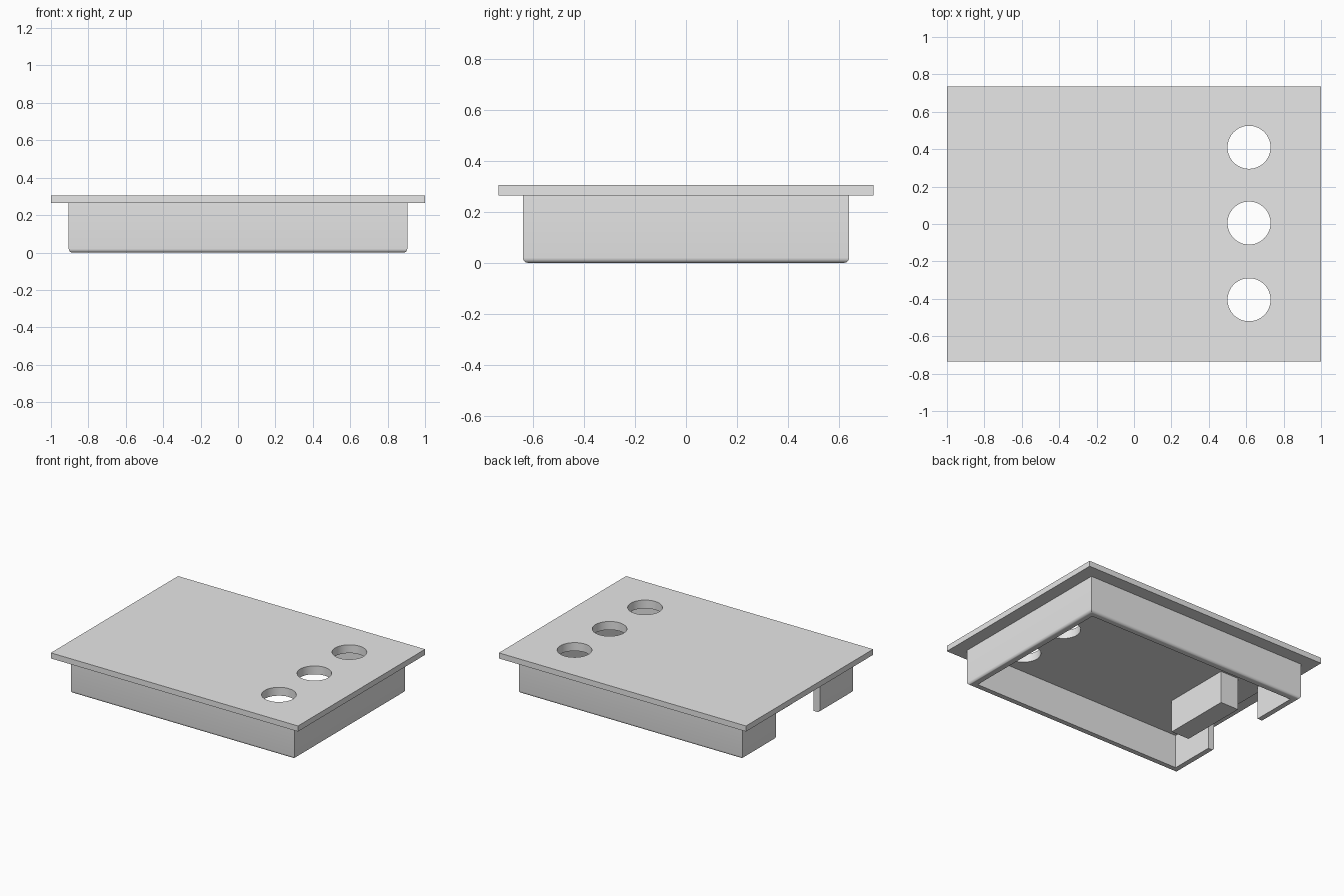
import bpy, bmesh
from math import radians
from mathutils import Matrix, Vector

old = bpy.data.objects.get("Cube")
if old:
    bpy.data.objects.remove(old, do_unlink=True)

# One plain grey material
grey = bpy.data.materials.new("light_grey")
grey.use_nodes = True
colour = (0.8, 0.8, 0.8, 1)
grey.diffuse_color = colour
grey.node_tree.nodes["Principled BSDF"].inputs["Base Color"].default_value = colour


def finish(bm, name):
    mesh = bpy.data.meshes.new(name)
    bm.to_mesh(mesh)
    bm.free()
    mesh.materials.append(grey)
    ob = bpy.data.objects.new(name, mesh)
    bpy.context.collection.objects.link(ob)
    return ob


def box(name, low, high, round_base=0):
    low, high = Vector(low), Vector(high)
    bm = bmesh.new()
    bmesh.ops.create_cube(bm, size=1, matrix=Matrix.Translation((low + high) / 2)
                          @ Matrix.Diagonal((*(high - low), 1)))
    if round_base:
        edges = [e for e in bm.edges if all(v.co.z < low.z + 0.001 for v in e.verts)]
        bmesh.ops.bevel(bm, geom=edges, offset=round_base, segments=5,
                        profile=0.5, affect='EDGES')
    return finish(bm, name)


def cylinder(name, x, y, radius):
    bm = bmesh.new()
    bmesh.ops.create_cone(bm, cap_ends=True, segments=64, radius1=radius,
                          radius2=radius, depth=1,
                          matrix=Matrix.Translation((x, y, 0.3)))
    return finish(bm, name)


def combine(target, tool, operation):
    tool.hide_render = True
    mod = target.modifiers.new(operation, 'BOOLEAN')
    mod.object, mod.operation, mod.solver = tool, operation, 'EXACT'
    bpy.context.view_layer.objects.active = target
    bpy.ops.object.modifier_apply(modifier=mod.name)
    bpy.data.objects.remove(tool, do_unlink=True)


# Main sizes
wall_x, wall_y, wall = 0.905, 0.64, 0.05
ledge, ceiling, top = 0.265, 0.245, 0.306
gap = 0.254

# Flanged top plate joined to the round-bottomed skirt
casing = box("casing", (-wall_x, -wall_y, 0), (wall_x, wall_y, ledge + 0.02), 0.02)
combine(casing, box("plate", (-1, -0.735, ledge), (1, 0.735, top)), 'UNION')

# Hollow underside and the opening in the end wall
combine(casing, box("cavity", (wall - wall_x, wall - wall_y, -0.1),
                    (wall_x - wall, wall_y - wall, ceiling)), 'DIFFERENCE')
combine(casing, box("opening", (-0.95, -gap, -0.1), (-0.8, gap, ceiling)), 'DIFFERENCE')

# Row of three round holes
for y in (-0.405, 0.005, 0.41):
    combine(casing, cylinder("hole", 0.615, y, 0.115), 'DIFFERENCE')

# Block hanging behind the opening
block = box("inner_block", (-0.685, -gap, 0.008), (-0.539, gap, ceiling))

bpy.ops.object.select_all(action='DESELECT')
casing.select_set(True)
bpy.context.view_layer.objects.active = casing
bpy.ops.object.shade_smooth_by_angle(angle=radians(30))
